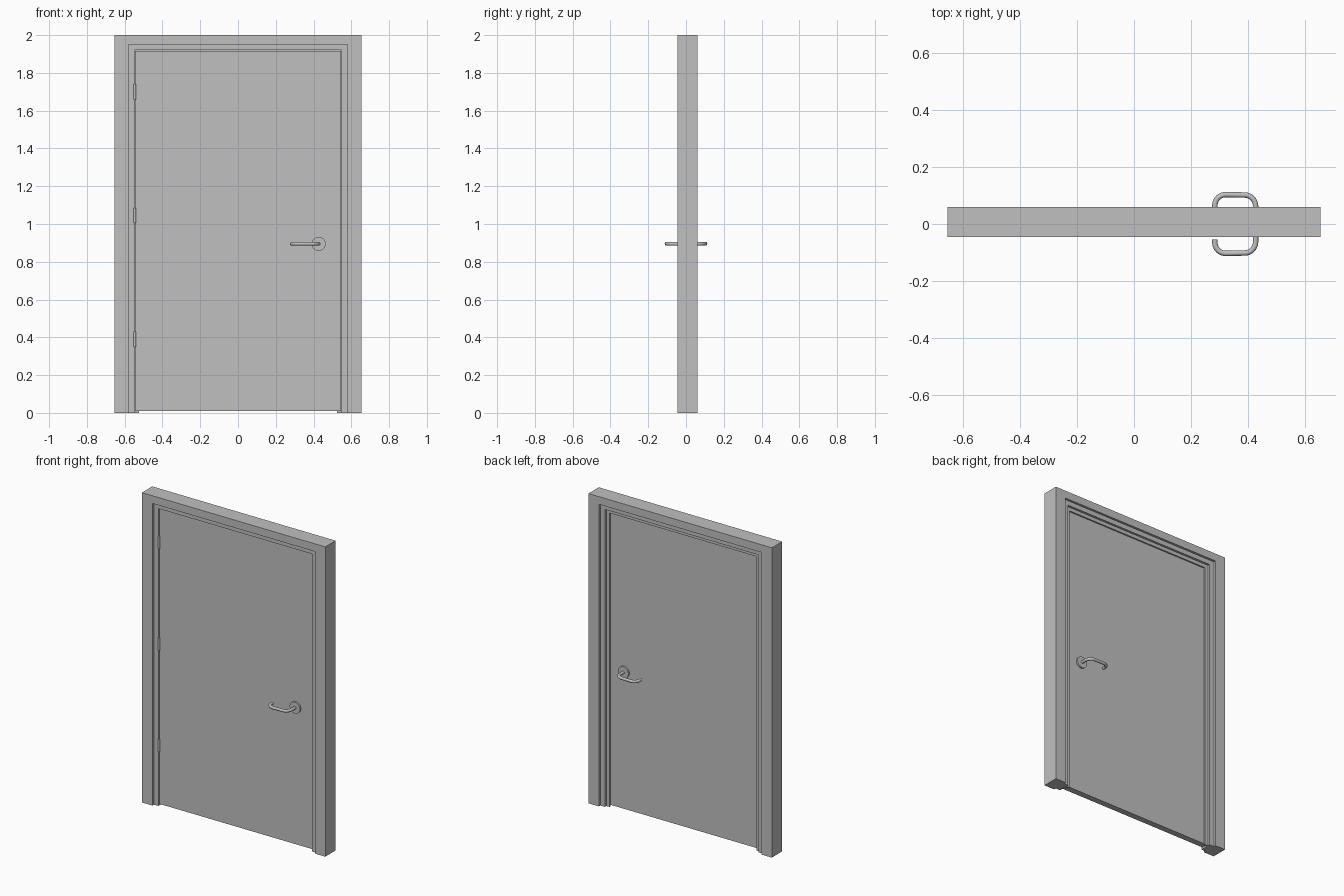
import bpy, bmesh, math
from mathutils import Vector, Matrix

cube = bpy.data.objects.get("Cube")
if cube:
    bpy.data.objects.remove(cube, do_unlink=True)

grey = bpy.data.materials.new("plain_grey")
grey.use_nodes = True
grey.diffuse_color = (0.53, 0.53, 0.53, 1)
grey.node_tree.nodes["Principled BSDF"].inputs["Base Color"].default_value = grey.diffuse_color


def finish(name, bm, smooth=False):
    """Turn a bmesh into a named object."""
    bmesh.ops.recalc_face_normals(bm, faces=bm.faces)
    mesh = bpy.data.meshes.new(name)
    bm.to_mesh(mesh)
    bm.free()
    mesh.materials.append(grey)
    obj = bpy.data.objects.new(name, mesh)
    bpy.context.collection.objects.link(obj)
    if smooth:
        shade(obj)
    return obj


def shade(obj):
    bpy.ops.object.select_all(action='DESELECT')
    obj.select_set(True)
    bpy.context.view_layer.objects.active = obj
    bpy.ops.object.shade_smooth_by_angle(angle=math.radians(40))


def cylinder(name, radius, depth, centre, along_y=False):
    bm = bmesh.new()
    turn = Matrix.Rotation(math.pi / 2, 4, 'X') if along_y else Matrix()
    bmesh.ops.create_cone(bm, cap_ends=True, segments=32, radius1=radius, radius2=radius,
                          depth=depth, matrix=Matrix.Translation(centre) @ turn)
    return finish(name, bm, True)


def rounded_path(corners, radius, steps=8):
    """Replace the inner corners of a path with arcs."""
    path = [Vector(corners[0])]
    for a, b, c in zip(corners, corners[1:], corners[2:]):
        b = Vector(b)
        u, v = (Vector(a) - b).normalized(), (Vector(c) - b).normalized()
        half = u.angle(v) / 2
        start, end = b + u * radius / math.tan(half), b + v * radius / math.tan(half)
        hub = b + (u + v).normalized() * radius / math.sin(half)
        for i in range(steps + 1):
            chord = start.lerp(end, i / steps) - hub
            path.append(hub + chord.normalized() * radius)
    return path + [Vector(corners[-1])]


# Frame: stepped profile swept up, across and down
outer, step, opening, stop = (0.655, 2.0), (0.58, 1.95), (0.548, 1.92), (0.525, 1.897)
profile = [(outer, -0.045), (step, -0.045), (step, -0.03), (opening, -0.03),
           (opening, 0.02), (stop, 0.02), (stop, 0.03), (opening, 0.03),
           (opening, 0.045), (step, 0.045), (step, 0.06), (outer, 0.06)]
bm = bmesh.new()
rings = []
for side, top in ((-1, 0), (-1, 1), (1, 1), (1, 0)):
    rings.append([bm.verts.new((side * x, y, z * top)) for (x, z), y in profile])
for a, b in zip(rings, rings[1:]):
    for i in range(len(a)):
        j = (i + 1) % len(a)
        bm.faces.new((a[i], a[j], b[j], b[i]))
bm.faces.new(rings[0])
bm.faces.new(rings[-1])
finish("door_frame", bm)

# Door leaf with a narrow gap all round
bm = bmesh.new()
bmesh.ops.create_cube(bm, size=1, matrix=Matrix.Translation((0, 0, 0.9635))
                      @ Matrix.Diagonal((1.09, 0.04, 1.907, 1)))
finish("door_leaf", bm)

# Hinge knuckles
for name, z in (("lower", 0.39), ("middle", 1.045), ("upper", 1.70)):
    cylinder(name + "_hinge", 0.007, 0.08, (-0.547, -0.026, z))

# Handles on both faces
for name, s in (("front", -1), ("back", 1)):
    cylinder(name + "_handle_rose", 0.037, 0.012, (0.427, s * 0.025, 0.895), True)
    corners = [(0.427, s * 0.02, 0.895), (0.427, s * 0.101, 0.895),
               (0.284, s * 0.104, 0.895), (0.284, s * 0.055, 0.895)]
    path = rounded_path(corners, 0.038)
    curve = bpy.data.curves.new(name + "_handle_lever", 'CURVE')
    curve.dimensions = '3D'
    curve.bevel_depth = 0.0095
    curve.bevel_resolution = 4
    curve.use_fill_caps = True
    spline = curve.splines.new('POLY')
    spline.points.add(len(path) - 1)
    for point, co in zip(spline.points, path):
        point.co = (*co, 1)
    curve.materials.append(grey)
    lever = bpy.data.objects.new(name + "_handle_lever", curve)
    bpy.context.collection.objects.link(lever)
    bpy.ops.object.select_all(action='DESELECT')
    lever.select_set(True)
    bpy.context.view_layer.objects.active = lever
    bpy.ops.object.convert(target='MESH')
    shade(bpy.context.view_layer.objects.active)
